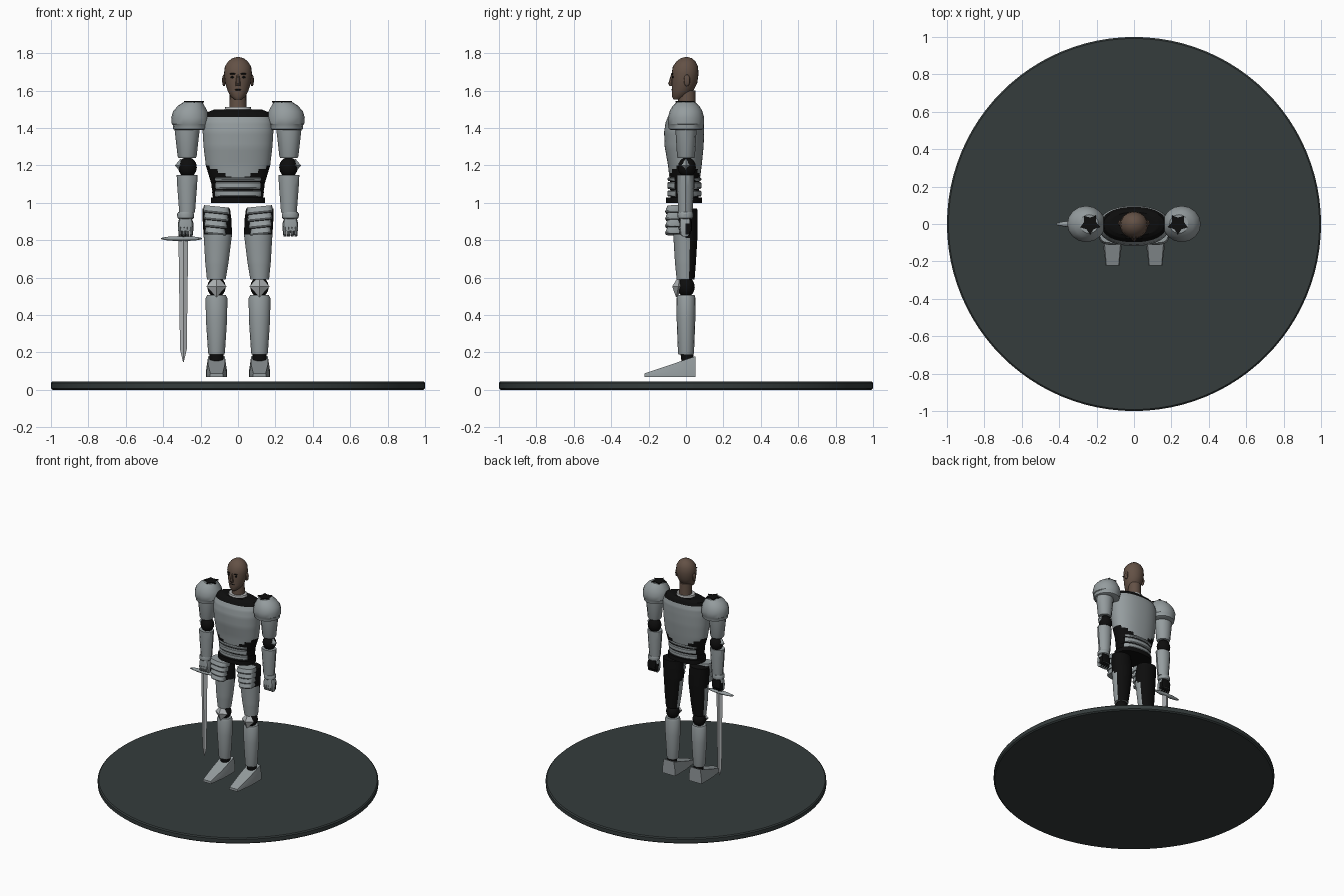
import bpy, bmesh, math
from mathutils import Matrix

if "Cube" in bpy.data.objects:
    bpy.data.objects.remove(bpy.data.objects["Cube"])


def mat(name, r, g, b):
    m = bpy.data.materials.new(name)
    m.diffuse_color = (r, g, b, 1)
    m.use_nodes = True
    m.node_tree.nodes["Principled BSDF"].inputs["Base Color"].default_value = m.diffuse_color
    return m


STEEL = mat("steel grey", .30, .335, .345)
BRIGHT = mat("bright steel", .43, .45, .46)
BLACK = mat("black cloth", .004, .004, .004)
SKIN = mat("skin brown", .125, .082, .06)
STONE = mat("dark stone", .035, .045, .045)
COLLAR = mat("pale collar", .48, .49, .49)


def finish(bm, name, mats, rule=None):
    bmesh.ops.recalc_face_normals(bm, faces=bm.faces)
    if rule:
        for f in bm.faces:
            f.material_index = rule(f.calc_center_median())
    me = bpy.data.meshes.new(name)
    bm.to_mesh(me)
    bm.free()
    for m in mats:
        me.materials.append(m)
    ob = bpy.data.objects.new(name, me)
    bpy.context.collection.objects.link(ob)
    return ob


def loft(name, rings, mats, n=16, steps=1, rule=None, power=1.0, shear=0.0):
    """Skin elliptical rings (z, cx, cy, rx, ry); power < 1 squares them off."""
    full = [rings[0]]
    for a, b in zip(rings, rings[1:]):
        for k in range(1, steps + 1):
            full.append([p + (q - p) * k / steps for p, q in zip(a, b)])
    bm = bmesh.new()
    loops = []
    for z, cx, cy, rx, ry in full:
        loop = []
        for i in range(n):
            t = 2 * math.pi * i / n
            c, s = math.cos(t), math.sin(t)
            dx = rx * math.copysign(abs(c) ** power, c)
            dy = ry * math.copysign(abs(s) ** power, s)
            loop.append(bm.verts.new((cx + dx, cy + dy, z + shear * dx)))
        loops.append(loop)
    for a, b in zip(loops, loops[1:]):
        for i in range(n):
            j = (i + 1) % n
            bm.faces.new((a[i], a[j], b[j], b[i]))
    bm.faces.new(loops[0])
    bm.faces.new(loops[-1])
    return finish(bm, name, mats, rule)


def ball(name, loc, size, m, u=12, v=8):
    bm = bmesh.new()
    bmesh.ops.create_uvsphere(bm, u_segments=u, v_segments=v, radius=1)
    bm.transform(Matrix.Translation(loc) @ Matrix.Diagonal((*size, 1)))
    return finish(bm, name, [m])


# Display base
loft("base_disc", [(0, 0, 0, .99, .99), (.008, 0, 0, 1, 1), (.037, 0, 0, 1, 1),
                   (.045, 0, 0, .992, .992)], [STONE], n=96)

# Head, neck and collar
loft("head", [(1.552, 0, -.045, .018, .022), (1.57, 0, -.034, .04, .042),
              (1.60, 0, -.018, .056, .058), (1.64, 0, -.008, .068, .068),
              (1.69, 0, -.005, .075, .072), (1.73, 0, -.003, .070, .067),
              (1.757, 0, 0, .052, .05), (1.773, 0, .002, .03, .03),
              (1.78, 0, .002, .006, .006)], [SKIN], n=24)
loft("neck", [(1.49, 0, .005, .047, .047), (1.60, 0, .005, .044, .046)], [SKIN])
loft("collar", [(1.49, 0, 0, .075, .062), (1.512, 0, 0, .068, .058)], [COLLAR], n=20)
loft("nose", [(1.625, 0, -.077, .014, .010), (1.637, 0, -.08, .014, .015),
              (1.69, 0, -.072, .006, .007)], [SKIN], n=8)
ball("mouth", (0, -.073, 1.605), (.02, .005, .004), BLACK)
for s in (-1, 1):
    ball("ear", (s * .075, .005, 1.655), (.01, .017, .032), SKIN)
    ball("eye", (s * .03, -.069, 1.672), (.011, .006, .006), BLACK)
    ball("eyebrow", (s * .03, -.074, 1.69), (.017, .006, .004), BLACK)


# Torso: breastplate over a black suit, split by height and side
def chest_rule(c):
    return 0 if 1.115 + .5 * abs(c.x) < c.z < 1.458 else 1


loft("torso", [(1.02, 0, -.008, .132, .075), (1.10, 0, -.007, .142, .078),
               (1.20, 0, -.006, .172, .09), (1.30, 0, -.01, .184, .104),
               (1.38, 0, -.01, .189, .107), (1.43, 0, -.006, .186, .103),
               (1.46, 0, -.003, .175, .094), (1.485, 0, 0, .162, .078),
               (1.498, 0, 0, .13, .062)],
     [STEEL, BLACK], n=64, steps=5, rule=chest_rule, power=.9)

# Overlapping belly bands, black round the flanks
for z, h, r in ((1.033, .034, .134), (1.075, .036, .138), (1.118, .018, .142)):
    loft("belly_band", [(z, 0, -.009, r, .086), (z + .006, 0, -.009, r + .003, .091),
                        (z + h - .006, 0, -.009, r + .004, .091), (z + h, 0, -.009, r, .086)],
         [STEEL, BLACK], n=64, rule=lambda c: 0 if abs(c.x) < .121 else 1, power=.9)
loft("belt", [(.998, 0, -.011, .145, .097), (1.03, 0, -.011, .145, .097)],
     [BLACK], n=32, power=.85)


def foot(s):
    """Wedge boot: sections (y, half bottom, half top, top height)."""
    bm = bmesh.new()
    secs = []
    for y, wb, wt, zt in ((.05, .054, .044, .18), (.02, .055, .046, .17),
                          (-.09, .053, .044, .132), (-.222, .036, .033, .088)):
        secs.append([bm.verts.new((s * .115 + x, y, z)) for x, z in
                     ((-wb, .07), (wb, .07), (wb, .07 + .4 * (zt - .07)), (wt, zt),
                      (-wt, zt), (-wb, .07 + .4 * (zt - .07)))])
    for a, b in zip(secs, secs[1:]):
        for i in range(6):
            j = (i + 1) % 6
            bm.faces.new((a[i], a[j], b[j], b[i]))
    bm.faces.new(secs[0])
    bm.faces.new(secs[-1])
    finish(bm, "boot", [STEEL])


def star(s):
    """Thin black star on top of the shoulder guard."""
    bm = bmesh.new()
    pts = []
    for i in range(10):
        r = .056 if i % 2 else .034
        t = math.pi * i / 5 + .3
        pts.append(bm.verts.new((s * (.235 + r * math.cos(t)), r * math.sin(t), 1.537)))
    f = bm.faces.new(pts)
    ext = bmesh.ops.extrude_face_region(bm, geom=[f])
    for v in ext["geom"]:
        if isinstance(v, bmesh.types.BMVert):
            v.co.z += .008
    finish(bm, "shoulder_star", [BLACK])


for s in (-1, 1):
    # Shoulder guard
    x = s * .255
    loft("shoulder_guard", [(1.39, x, 0, .082, .082), (1.395, x, 0, .092, .092),
                            (1.418, x, 0, .094, .094), (1.422, x, 0, .099, .096),
                            (1.455, x, 0, .102, .097), (1.49, x, 0, .092, .088),
                            (1.52, s * .25, 0, .07, .07), (1.539, s * .24, 0, .05, .05)],
         [STEEL], n=16)
    star(s)

    # Arm
    x = s * .272
    loft("upper_arm", [(1.24, x, 0, .046, .044), (1.25, x, 0, .051, .048),
                       (1.40, x, 0, .068, .057)], [STEEL], n=12)
    ball("elbow", (s * .27, .005, 1.19), (.05, .048, .055), BLACK)
    loft("elbow_plate", [(1.165, s * .305, 0, .003, .003), (1.20, s * .31, 0, .027, .024),
                         (1.235, s * .305, 0, .003, .003)], [STEEL], n=4)
    loft("forearm", [(.948, x, -.003, .042, .038), (1.09, x, -.003, .053, .046),
                     (1.15, x, -.003, .056, .046)], [STEEL], n=12)
    x = s * .28
    loft("cuff", [(.915, x, -.003, .038, .035), (.92, x, -.003, .044, .041),
                  (.94, x, -.003, .046, .043), (.95, x, -.003, .04, .04)], [STEEL])
    front = lambda c: 0 if c.y < .008 else 1
    loft("hand", [(.85, x, -.002, .041, .033), (.89, x, -.002, .042, .034),
                  (.92, x, -.002, .033, .03)], [STEEL, BLACK], rule=front, power=.5)
    for i in range(4):
        fx = x + (i - 1.5) * .0195
        loft("finger", [(.82, fx, -.004, .007, .012), (.83, fx, -.004, .009, .026),
                        (.87, fx, -.004, .0095, .034)],
             [STEEL, BLACK], n=8, rule=front, power=.6)

    # Thigh: steel front plate, black cloth hips and back
    loft("thigh", [(.59, s * .116, -.002, .050, .048), (.68, s * .113, -.003, .062, .056),
                   (.83, s * .108, -.003, .076, .065), (.91, s * .112, -.003, .077, .065),
                   (.97, s * .117, 0, .074, .06)], [STEEL, BLACK], n=32, steps=8,
         rule=lambda c: 0 if c.z < .84 and c.y < .02 and c.z < .835 - .2 * (c.y + .07) else 1)

    # Stacked hip plates
    for i in range(4):
        z = .945 - i * .038
        w = .070 - i * .005
        x = s * (.115 + i * .002)
        loft("hip_plate", [(z, x, -.058, w, .05), (z + .008, x, -.058, w + .002, .054),
                           (z + .036, x, -.055, w - .003, .046)],
             [STEEL], n=20, power=.7, shear=s * .1)

    # Knee and shin
    x = s * .115
    ball("knee", (x, 0, .55), (.049, .047, .055), BLACK)
    loft("knee_plate", [(.497, x, -.052, .002, .002), (.553, x, -.04, .054, .034),
                        (.612, x, -.035, .002, .002)], [BRIGHT], n=4)
    loft("shin", [(.188, x, 0, .042, .04), (.20, x, 0, .045, .043),
                  (.38, x, 0, .057, .05), (.49, x, 0, .058, .051),
                  (.507, x, 0, .05, .046)], [STEEL], n=16)
    loft("ankle", [(.15, x, .01, .038, .034), (.192, x, .005, .036, .034)], [BLACK])
    foot(s)

# Sword held point down
x = -.292
loft("sword_blade", [(.15, x, 0, .002, .001), (.215, x, 0, .018, .007),
                     (.80, x, 0, .026, .010)], [BRIGHT], n=4)
ball("sword_guard", (-.302, 0, .809), (.118, .018, .013), STEEL, 10, 8)
loft("sword_grip", [(.80, x, 0, .013, .013), (.93, x, 0, .013, .013)], [BLACK], n=8)

# Smooth shading with hard creases kept
for ob in bpy.context.collection.objects:
    ob.select_set(True)
    bpy.context.view_layer.objects.active = ob
bpy.ops.object.shade_smooth_by_angle(angle=math.radians(32))
